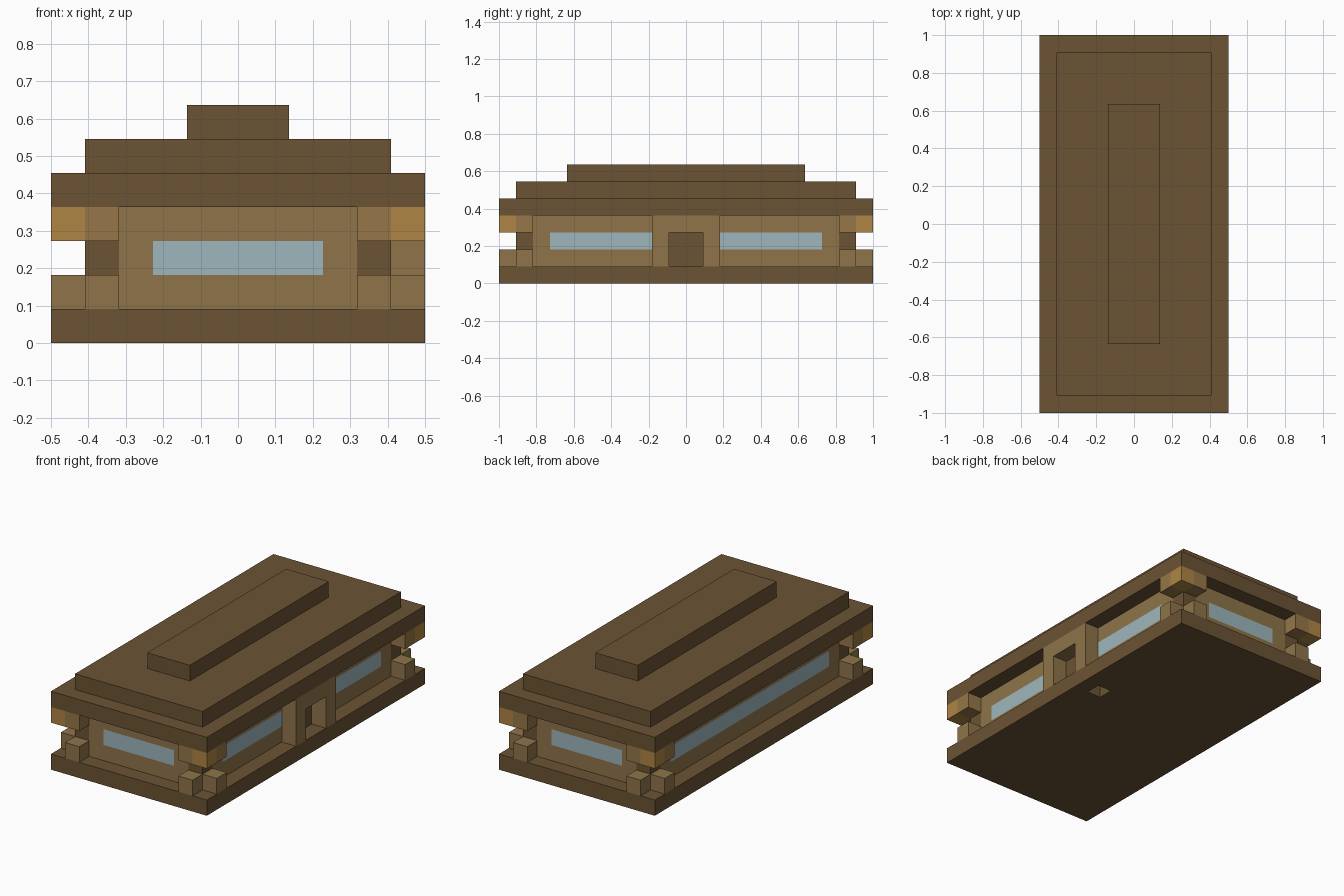
import bpy
import bmesh
from mathutils import Vector

U = 1 / 11  # one building block


def srgb(r, g, b):
    def lin(c):
        c /= 255
        return c / 12.92 if c < 0.04 else ((c + 0.055) / 1.055) ** 2.4
    return (lin(r), lin(g), lin(b), 1)


def material(name, rgb):
    m = bpy.data.materials.new(name)
    m.use_nodes = True
    m.diffuse_color = srgb(*rgb)
    m.node_tree.nodes["Principled BSDF"].inputs["Base Color"].default_value = m.diffuse_color
    return m


if "Cube" in bpy.data.objects:
    bpy.data.objects.remove(bpy.data.objects["Cube"])

DARK = material("dark wood", (107, 83, 52))
TAN = material("tan wood", (143, 116, 74))
GOLD = material("lantern gold", (175, 133, 68))
GLASS = material("pale blue glass", (157, 182, 189))
WARM = material("warm tan wood", (150, 119, 72))


def block(name, x, y, z, *mats, cuts=(), rule=None):
    """Box spanning block ranges; optional cut planes and a face colour rule."""
    bm = bmesh.new()
    bmesh.ops.create_cube(bm, size=1)
    for v in bm.verts:
        v.co = Vector([(a + b) / 2 + c * (b - a) for c, (a, b) in zip(v.co, (x, y, z))])
    for axis, value in cuts:
        normal = Vector((0, 0, 0))
        normal[axis] = 1
        bmesh.ops.bisect_plane(bm, geom=bm.verts[:] + bm.edges[:] + bm.faces[:],
                               plane_co=normal * value, plane_no=normal)
    if rule:
        for f in bm.faces:
            f.material_index = rule(f.calc_center_median())
    bmesh.ops.scale(bm, vec=(U, U, U), verts=bm.verts)
    mesh = bpy.data.meshes.new(name)
    bm.to_mesh(mesh)
    bm.free()
    for m in mats:
        mesh.materials.append(m)
    ob = bpy.data.objects.new(name, mesh)
    bpy.context.collection.objects.link(ob)
    return ob


def span(a, b, s):
    return tuple(sorted((a * s, b * s)))


# Base slab with a small pit in its underside
base = block("base", (-5.5, 5.5), (-11, 11), (0, 1), DARK)
cutter = block("pit_cutter", (3.5, 4.5), (1, 2), (-1, 2), DARK)
cutter.hide_render = True
cutter.hide_viewport = True
pit = base.modifiers.new("pit", "BOOLEAN")
pit.operation = "DIFFERENCE"
pit.solver = "EXACT"
pit.object = cutter
bpy.context.view_layer.update()
evaluated = base.evaluated_get(bpy.context.evaluated_depsgraph_get())
base.data = bpy.data.meshes.new_from_object(evaluated)
base.modifiers.clear()
bpy.data.objects.remove(cutter)

# Stepped roof
block("roof_eaves", (-5.5, 5.5), (-11, 11), (4, 5), DARK)
block("roof_middle", (-4.5, 4.5), (-10, 10), (5, 6), DARK)
block("roof_ridge", (-1.5, 1.5), (-7, 7), (6, 7), DARK)


# End walls and side walls with window faces
def end_rule(c):
    return int(abs(c.x) < 2.5 and 2 < c.z < 3)


def side_rule(c):
    if c.x > 4.4 and abs(c.y) < 1 and c.z < 3:
        return 2
    return int(abs(c.y) < 8 and 2 < c.z < 3)


rows = [(2, 2), (2, 3)]
for s, end, side in ((-1, "front", "right"), (1, "back", "left")):
    block(end + "_wall", (-3.5, 3.5), span(9, 10, s), (1, 4), TAN, GLASS,
          cuts=rows + [(0, -2.5), (0, 2.5)], rule=end_rule)
    block(side + "_wall", span(3.5, 4.5, s), (-9, 9), (1, 4), TAN, GLASS, DARK,
          cuts=rows + [(1, v) for v in (-8, -1, 1, 8)], rule=side_rule)

# Corner posts, stub blocks and lanterns
for sx, side in ((-1, "right"), (1, "left")):
    for sy, end in ((-1, "front"), (1, "back")):
        tag = end + "_" + side
        inner_x, outer_x = span(3.5, 4.5, sx), span(4.5, 5.5, sx)
        inner_y, outer_y = span(9, 10, sy), span(10, 11, sy)
        block(tag + "_post", inner_x, inner_y, (1, 4), DARK)
        for level, z, mat in (("lower", (1, 2), TAN), ("upper", (3, 4), WARM)):
            block(tag + "_" + level + "_side_stub", outer_x, inner_y, z, mat)
            block(tag + "_" + level + "_end_stub", inner_x, outer_y, z, mat)
        block(tag + "_lantern", outer_x, outer_y, (3, 4), GOLD)

# Door surround
for s, tag in ((-1, "front"), (1, "back")):
    block("door_jamb_" + tag, (4.5, 5.5), span(1, 2, s), (1, 4), TAN)
block("door_lintel", (4.5, 5.5), (-1, 1), (3, 4), TAN)
